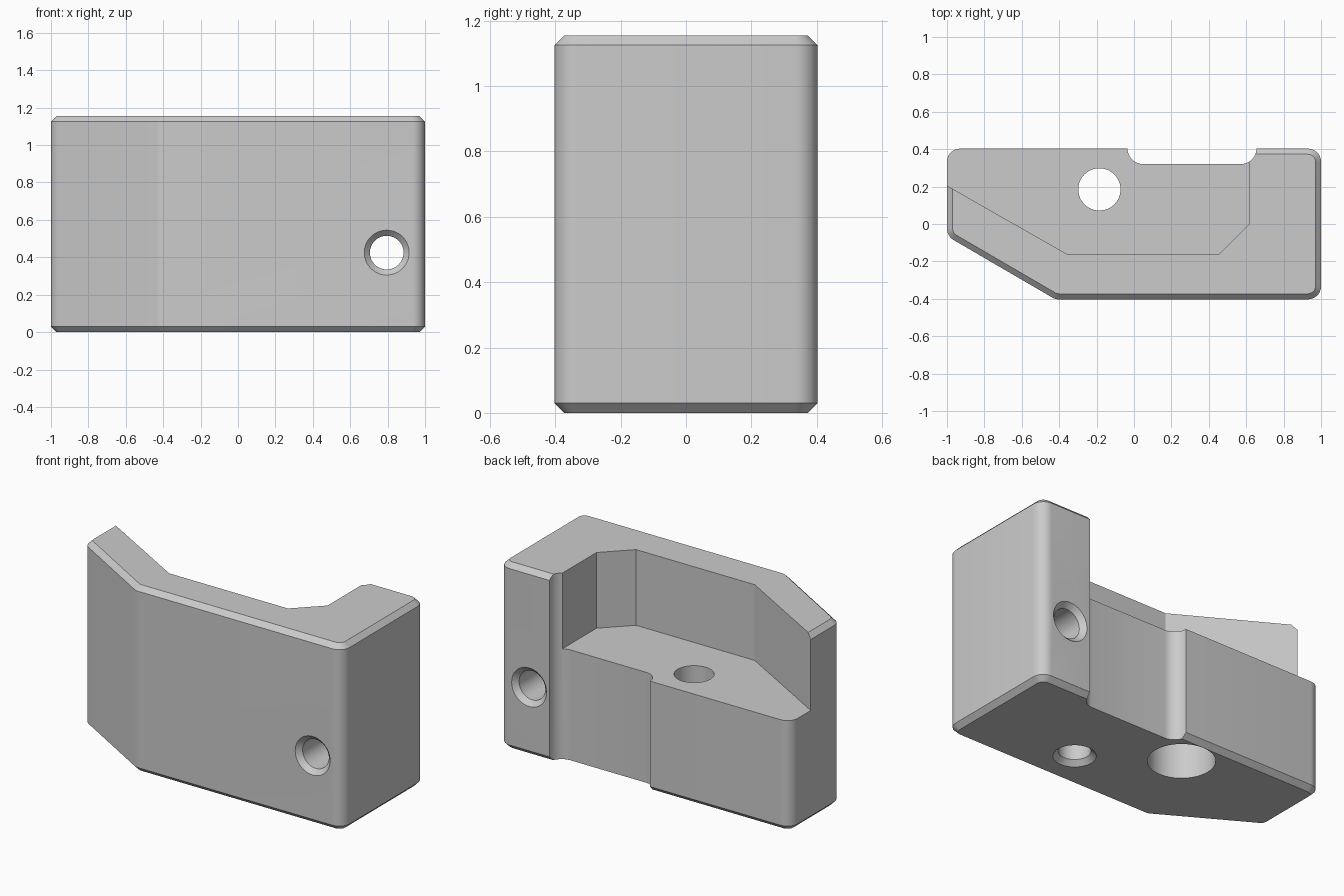
import bpy, bmesh, math
from mathutils import Vector, Matrix

if "Cube" in bpy.data.objects:
    bpy.data.objects.remove(bpy.data.objects["Cube"])

grey = bpy.data.materials.new("plain grey")
grey.diffuse_color = (0.6, 0.6, 0.6, 1)
grey.use_nodes = True
grey.node_tree.nodes["Principled BSDF"].inputs["Base Color"].default_value = grey.diffuse_color


def rounded(corners, inset=0.0, steps=8):
    """Counter-clockwise convex polygon (x, y, radius) with filleted corners, shrunk by inset."""
    pts = []
    n = len(corners)
    for i, (x, y, r) in enumerate(corners):
        p = Vector((x, y))
        if r == 0:
            pts.append(p)
            continue
        a = (Vector(corners[i - 1][:2]) - p).normalized()
        b = (Vector(corners[(i + 1) % n][:2]) - p).normalized()
        half = a.angle(b) / 2
        centre = p + (a + b).normalized() * (r / math.sin(half))
        start = math.atan2(-a.x, a.y)          # outward normal of the incoming edge
        start = math.atan2(a.x, -a.y) if Vector((math.cos(start), math.sin(start))).dot(p - centre) < 0 else start
        sweep = math.pi - 2 * half
        for k in range(steps + 1):
            t = start + sweep * k / steps
            pts.append(centre + (r - inset) * Vector((math.cos(t), math.sin(t))))
    return pts


def loft(name, rings, matrix=Matrix()):
    """Closed solid through stacked rings, each given as (points, z)."""
    bm = bmesh.new()
    loops = [[bm.verts.new((p[0], p[1], z)) for p in pts] for pts, z in rings]
    n = len(loops[0])
    for lo, hi in zip(loops, loops[1:]):
        for i in range(n):
            j = (i + 1) % n
            bm.faces.new((lo[i], lo[j], hi[j], hi[i]))
    bm.faces.new(loops[0][::-1])
    bm.faces.new(loops[-1])
    bmesh.ops.recalc_face_normals(bm, faces=bm.faces)
    bm.transform(matrix)
    mesh = bpy.data.meshes.new(name)
    bm.to_mesh(mesh)
    bm.free()
    ob = bpy.data.objects.new(name, mesh)
    mesh.materials.append(grey)
    bpy.context.collection.objects.link(ob)
    return ob


def lathe(name, profile, matrix):
    """Round cutter from (radius, z) pairs."""
    ring = [(math.cos(k * math.tau / 48), math.sin(k * math.tau / 48)) for k in range(48)]
    return loft(name, [([(r * x, r * y) for x, y in ring], z) for r, z in profile], matrix)


# Main body: filleted outline with chamfered top and bottom rims
H, C, R = 1.155, 0.03, 0.07
outline = [(-1, 0.403, R), (-1, -0.065, R), (-0.42, -0.403, R), (1, -0.403, R), (1, 0.403, R)]
full, small = rounded(outline), rounded(outline, C)
body = loft("bracket_body", [(small, 0), (full, C), (full, H - C), (small, H)])

# Shallow recess in the back wall, with rounded inner corners
notch = rounded([(-0.035, 0.6, 0), (-0.035, 0.32, 0.085), (0.655, 0.32, 0.085), (0.655, 0.6, 0)])
cutters = [loft("back_notch_cutter", [(notch, -0.2), (notch, 1.4)])]

# Upper pocket, open to the back and left
pocket = [(-1.2, 0.319), (-0.36, -0.16), (0.455, -0.16), (0.615, 0), (0.615, 0.6), (-1.2, 0.6)]
cutters.append(loft("pocket_cutter", [(pocket, 0.685), (pocket, 1.4)]))

# Stepped vertical hole through the pocket floor
cutters.append(lathe("stepped_hole_cutter", [(0.188, -0.1), (0.188, 0.4), (0.113, 0.4), (0.113, 0.9)],
                     Matrix.Translation((-0.185, 0.185, 0))))

# Blind countersunk hole in the underside
cutters.append(lathe("blind_hole_cutter", [(0.17, -0.05), (0.09, 0.03), (0.09, 0.5)],
                     Matrix.Translation((0.30, -0.15, 0))))

# Cross hole from front to back, countersunk at both ends
cutters.append(lathe("cross_hole_cutter", [(0.17, -0.453), (0.09, -0.373), (0.09, 0.373), (0.17, 0.453)],
                     Matrix.Translation((0.795, 0, 0.425)) @ Matrix.Rotation(-math.pi / 2, 4, 'X')))

# Cut everything out of the body
bpy.context.view_layer.objects.active = body
for cutter in cutters:
    cutter.hide_render = True
    mod = body.modifiers.new(cutter.name, 'BOOLEAN')
    mod.operation, mod.solver, mod.object = 'DIFFERENCE', 'EXACT', cutter
    bpy.ops.object.modifier_apply(modifier=mod.name)
    bpy.data.objects.remove(cutter)

# Smooth fillets and bores, crisp edges elsewhere
bpy.ops.object.select_all(action='DESELECT')
body.select_set(True)
bpy.ops.object.shade_smooth_by_angle(angle=math.radians(20))
